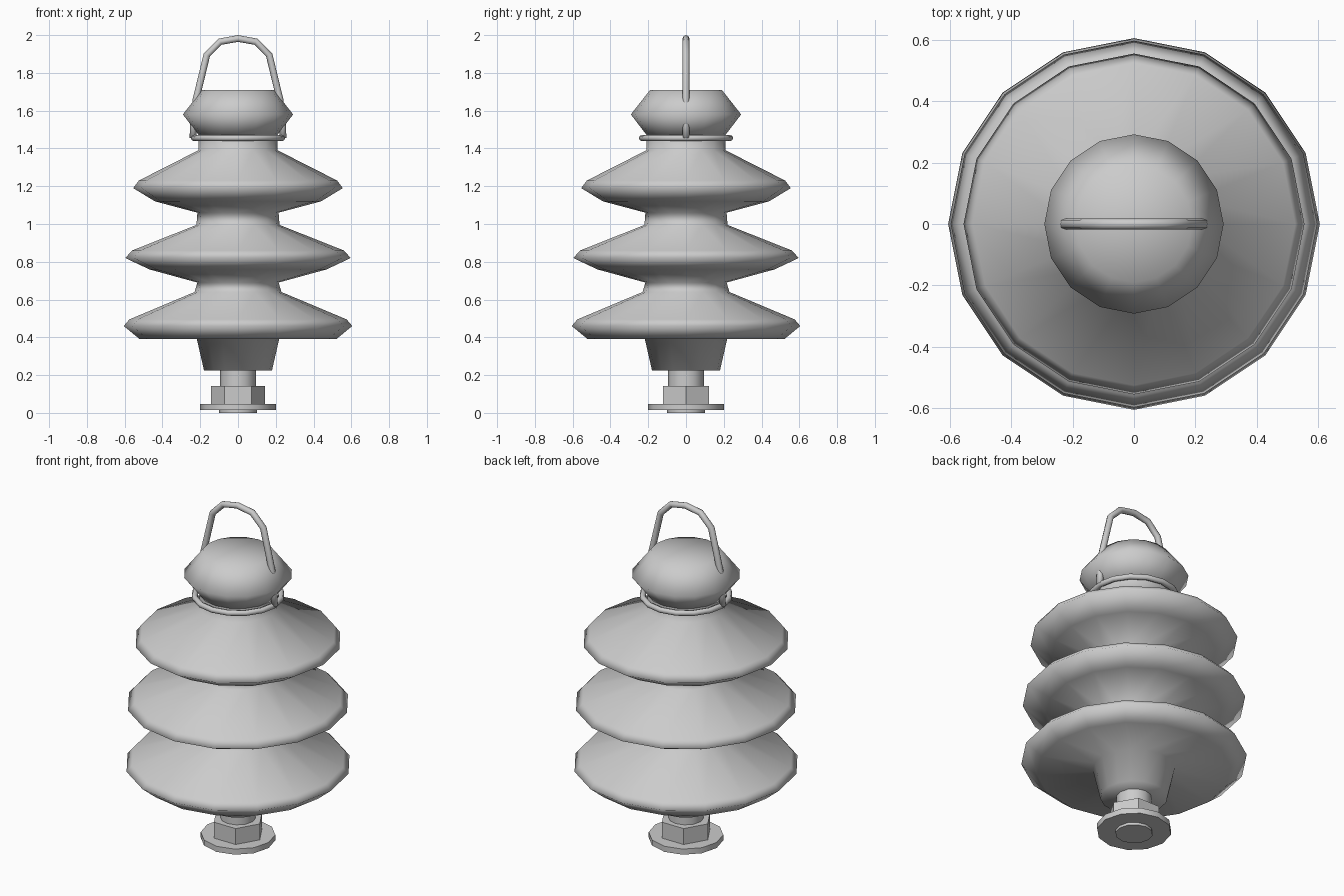
import bpy, bmesh, math
from mathutils import Vector

if "Cube" in bpy.data.objects:
    bpy.data.objects.remove(bpy.data.objects["Cube"])

grey = bpy.data.materials.new("plain_grey")
grey.diffuse_color = (0.6, 0.6, 0.6, 1)
grey.use_nodes = True
grey.node_tree.nodes["Principled BSDF"].inputs["Base Color"].default_value = grey.diffuse_color


def finish(name, bm, smooth):
    bmesh.ops.recalc_face_normals(bm, faces=bm.faces)
    for f in bm.faces:
        f.smooth = smooth
    me = bpy.data.meshes.new(name)
    bm.to_mesh(me)
    bm.free()
    me.materials.append(grey)
    ob = bpy.data.objects.new(name, me)
    bpy.context.collection.objects.link(ob)
    return ob


def lathe(name, profile, n, smooth=True):
    """Revolve (radius, z) points about z; radius 0 closes to a pole."""
    bm = bmesh.new()
    rings = []
    for r, z in profile:
        if r == 0:
            rings.append([bm.verts.new((0, 0, z))] * n)
        else:
            rings.append([bm.verts.new((r * math.cos(2 * math.pi * i / n),
                                        r * math.sin(2 * math.pi * i / n), z)) for i in range(n)])
    for a, b in zip(rings, rings[1:]):
        for i in range(n):
            j = (i + 1) % n
            quad = list(dict.fromkeys((a[i], a[j], b[j], b[i])))
            bm.faces.new(quad)
    return finish(name, bm, smooth)


def disc(name, r, z0, z1, n):
    return lathe(name, [(0, z0), (r, z0), (r, z1), (0, z1)], n, False)


def tube(name, pts, radius, sides=8, closed=False):
    """Sweep a round section along a path; the section is mitred at corners."""
    pts = [Vector(p) for p in pts]
    m = len(pts)
    normal = Vector((0, 0, 1)) if closed else Vector((0, 1, 0))
    bm = bmesh.new()
    rings = []
    for k, p in enumerate(pts):
        prev = pts[(k - 1) % m] if closed or k else p
        nxt = pts[(k + 1) % m] if closed or k < m - 1 else p
        t = (nxt - prev).normalized()
        side = t.cross(normal)
        rings.append([bm.verts.new(p + radius * (math.cos(a) * side + math.sin(a) * normal))
                      for a in (2 * math.pi * i / sides for i in range(sides))])
    for k in range(m if closed else m - 1):
        a, b = rings[k], rings[(k + 1) % m]
        for i in range(sides):
            j = (i + 1) % sides
            bm.faces.new((a[i], a[j], b[j], b[i]))
    if not closed:
        bm.faces.new(rings[0])
        bm.faces.new(rings[-1])
    return finish(name, bm, True)


# insulator body: tapered foot, three sheds, neck
lathe("insulator_body", [
    (0, 0.225), (0.18, 0.225), (0.22, 0.40), (0.52, 0.39), (0.605, 0.46), (0.575, 0.495),
    (0.23, 0.64), (0.215, 0.69), (0.47, 0.76), (0.597, 0.82), (0.56, 0.86),
    (0.22, 0.995), (0.215, 1.06), (0.44, 1.12), (0.555, 1.19), (0.525, 1.23),
    (0.21, 1.39), (0.208, 1.47)], 16)

# rounded cap
lathe("cap", [(0, 1.46), (0.20, 1.46), (0.292, 1.58), (0.19, 1.71), (0, 1.71)], 16)

# wire ring around the neck
tube("neck_ring", [(0.234 * math.cos(math.pi * i / 8), 0.234 * math.sin(math.pi * i / 8), 1.455)
                   for i in range(16)], 0.016, closed=True)

# bail handle, mirrored about x = 0
half = [(0.238, 1.455), (0.236, 1.54), (0.222, 1.66), (0.165, 1.895), (0.095, 1.965)]
path = [(-x, 0, z) for x, z in half] + [(0, 0, 1.982)] + [(x, 0, z) for x, z in reversed(half)]
tube("bail_handle", path, 0.018)

# bolt, nut and washer at the foot
disc("bolt_shank", 0.095, 0.10, 0.24, 12)
disc("hex_nut", 0.142, 0.045, 0.142, 6)
disc("washer", 0.20, 0.015, 0.048, 12)
disc("bolt_end", 0.10, 0.0, 0.02, 12)

# smooth the round hardware, keep its rims sharp
for name in ("bolt_shank", "washer", "bolt_end"):
    ob = bpy.data.objects[name]
    bpy.ops.object.select_all(action='DESELECT')
    ob.select_set(True)
    bpy.context.view_layer.objects.active = ob
    bpy.ops.object.shade_smooth_by_angle(angle=math.radians(40))
